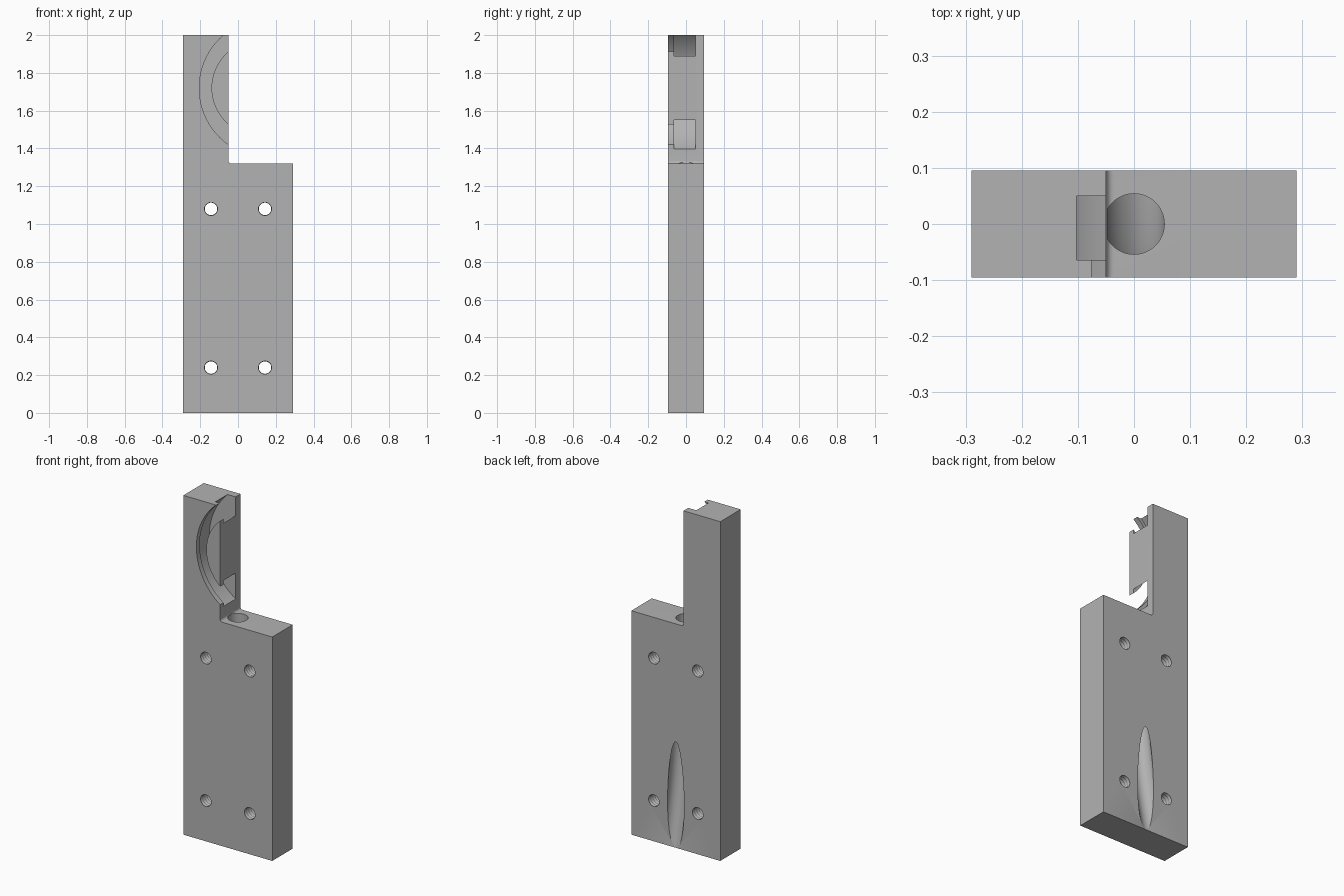
import bpy, bmesh, math
from mathutils import Vector

if "Cube" in bpy.data.objects:
    bpy.data.objects.remove(bpy.data.objects["Cube"])

grey = bpy.data.materials.new("plain grey")
grey.use_nodes = True
grey.diffuse_color = (0.45, 0.45, 0.45, 1)
grey.node_tree.nodes["Principled BSDF"].inputs["Base Color"].default_value = grey.diffuse_color


def loft(name, rings):
    """Solid through a row of closed rings with equal point counts."""
    bm = bmesh.new()
    loops = [[bm.verts.new(p) for p in ring] for ring in rings]
    n = len(loops[0])
    for a, b in zip(loops, loops[1:]):
        for i in range(n):
            bm.faces.new((a[i], a[(i + 1) % n], b[(i + 1) % n], b[i]))
    bm.faces.new(loops[0])
    bm.faces.new(loops[-1])
    bmesh.ops.recalc_face_normals(bm, faces=bm.faces)
    mesh = bpy.data.meshes.new(name)
    bm.to_mesh(mesh)
    bm.free()
    mesh.materials.append(grey)
    ob = bpy.data.objects.new(name, mesh)
    bpy.context.collection.objects.link(ob)
    return ob


def prism(name, outline, y0, y1):
    return loft(name, [[(x, y, z) for x, z in outline] for y in (y0, y1)])


def arc(cx, cz, r, start, end, steps):
    angles = [math.radians(start + (end - start) * i / steps) for i in range(steps + 1)]
    return [(cx + r * math.cos(a), cz + r * math.sin(a)) for a in angles]


# Plate with the offset tower, small fillet in the inner corner
W, D, SHOULDER, TOWER, F = 0.29, 0.095, 1.32, -0.05, 0.014
outline = [(-W, 0), (W, 0), (W, SHOULDER)]
outline += arc(TOWER + F, SHOULDER + F, F, 270, 180, 6)
outline += [(TOWER, 2), (-W, 2)]
body = prism("mounting_plate", outline, -D, D)


# Curved undercut slot: narrow mouth at the front, wider channel behind
def crescent(name, grow, y0, y1):
    outer = arc(0.163, 1.72, 0.368 + grow, 100, 260, 64)
    inner = arc(0.113, 1.72, 0.253 - grow, 260, 100, 64)
    return prism(name, outer + inner, y0, y1)


cutters = [crescent("slot_mouth_cutter", 0, -0.12, -0.04),
           crescent("slot_channel_cutter", 0.018, -0.064, 0.05)]

# Bent round channel from the shoulder out through the back
rings = []
top = SHOULDER + 0.006
for i in range(41):
    z = top - i * 0.036
    drop = max(SHOULDER - z, 0)
    centre = Vector((0, 0.0848 * drop * drop, z))
    rings.append([centre + Vector((x, y, 0)) for x, y in arc(0, 0, 0.054, 0, 352.5, 47)])
cutters.append(loft("bent_channel_cutter", rings))

# Four threaded through holes
for x in (-0.143, 0.143):
    for z in (0.24, 1.08):
        rings = []
        for i in range(25):
            y = -0.12 + i * 0.01
            r = 0.033 + 0.003 * (i % 2)
            rings.append([(px, y, pz) for px, pz in arc(x, z, r, 0, 348.75, 31)])
        cutters.append(loft("screw_hole_cutter", rings))

# Cut the body and bake the result
for cutter in cutters:
    cutter.hide_render = True
    mod = body.modifiers.new(cutter.name, "BOOLEAN")
    mod.operation = "DIFFERENCE"
    mod.solver = "EXACT"
    mod.object = cutter
graph = bpy.context.evaluated_depsgraph_get()
baked = bpy.data.meshes.new_from_object(body.evaluated_get(graph))
body.modifiers.clear()
body.data = baked
for cutter in cutters:
    bpy.data.objects.remove(cutter)

bpy.ops.object.select_all(action="DESELECT")
body.select_set(True)
bpy.context.view_layer.objects.active = body
bpy.ops.object.shade_smooth_by_angle(angle=math.radians(25))
